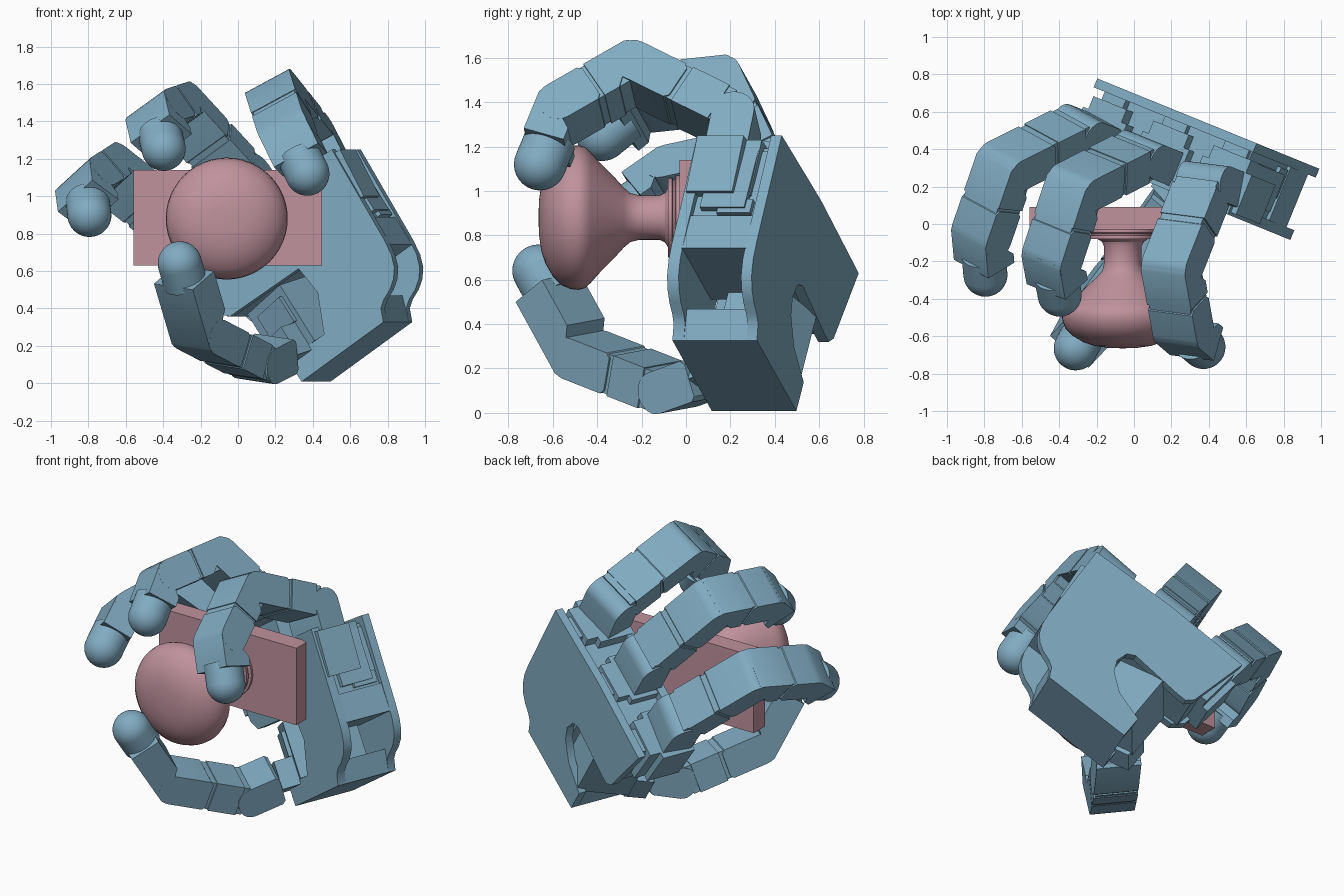
import bpy, bmesh
from math import sin, cos, pi, radians
from mathutils import Vector as V, Matrix

if "Cube" in bpy.data.objects:
    bpy.data.objects.remove(bpy.data.objects["Cube"])


def material(name, col):
    m = bpy.data.materials.new(name)
    m.diffuse_color = (*col, 1)
    m.use_nodes = True
    m.node_tree.nodes["Principled BSDF"].inputs["Base Color"].default_value = m.diffuse_color
    return m


BLUE = material("hand_blue", (0.22, 0.41, 0.54))
PINK = material("knob_pink", (0.53, 0.29, 0.34))

# Hand frame in metres: x = palm side, y = across the knuckles, z = along the fingers
S = 9.8
AX, AZ = V((-.377, -.927, 0)), V((-.519, .211, .83))
AY = AZ.cross(AX)
HAND = Matrix.Translation((.12, .335, .94)) @ Matrix((AX * S, AY * S, AZ * S)).transposed().to_4x4()


def finish(name, bm, mat, world):
    bm.transform(world)
    bmesh.ops.remove_doubles(bm, verts=bm.verts, dist=1e-5)
    bmesh.ops.recalc_face_normals(bm, faces=bm.faces)
    me = bpy.data.meshes.new(name)
    bm.to_mesh(me)
    bm.free()
    ob = bpy.data.objects.new(name, me)
    bpy.context.collection.objects.link(ob)
    me.materials.append(mat)
    return ob


def prism(name, prof, o, a, b, c, c0, c1):
    """Extrude a profile in plane (a, b) along c, from c0 to c1, in hand space."""
    bm = bmesh.new()
    rings = [[bm.verts.new(o + a * p + b * q + c * k) for p, q in prof] for k in (c0, c1)]
    bm.faces.new(rings[0])
    bm.faces.new(rings[1])
    n = len(prof)
    for i in range(n):
        j = (i + 1) % n
        bm.faces.new((rings[0][i], rings[0][j], rings[1][j], rings[1][i]))
    return finish(name, bm, BLUE, HAND)


X, Y, Z, ZERO = V((1, 0, 0)), V((0, 1, 0)), V((0, 0, 1)), V((0, 0, 0))


def slab(name, outline, x0, x1):
    return prism(name, outline, ZERO, Y, Z, X, x0, x1)


def rect(a0, a1, b0, b1):
    return [(a0, b0), (a1, b0), (a1, b1), (a0, b1)]


def lathe(name, prof, o, axis, mat, world):
    """Spin (height, radius) pairs around an axis."""
    bm = bmesh.new()
    vs = [bm.verts.new((r, 0, h)) for h, r in prof]
    es = [bm.edges.new(e) for e in zip(vs, vs[1:])]
    bmesh.ops.spin(bm, geom=vs + es, cent=(0, 0, 0), axis=(0, 0, 1), angle=2 * pi, steps=48)
    m = Matrix.Translation(o) @ axis.to_track_quat('Z', 'Y').to_matrix().to_4x4()
    return finish(name, bm, mat, world @ m)


def round_end(t0, length, r):
    """Side profile: flat start with cut corners, rounded far end."""
    arc = [(length + r * cos(t) * .9, r * sin(t)) for t in [radians(-90 + 15 * i) for i in range(13)]]
    return arc + [(t0 + .002, r), (t0, r - .002), (t0, -r + .002), (t0 + .002, -r)]


def sleeve(t1, r):
    """Side profile of a link body: pointed heel on the back, cut away on the palm side."""
    return [(-.004, -r * .9), (-.002, -r), (t1, -r), (t1, r), (.012, r), (.004, .002)]


def chain(name, pts):
    """Finger links along a list of joint points, all bending in one plane."""
    a = (pts[2] - pts[1]).cross(pts[3] - pts[2]).normalized()
    last = len(pts) - 2
    for i, (p, q) in enumerate(zip(pts, pts[1:])):
        d = (q - p).normalized()
        L = (q - p).length
        s = a.cross(d).normalized()
        n = f"{name}_link_{i}"
        if i == last:
            # fingertip block, cuff and dome
            prism(n, sleeve(L - .009, .0098), p, d, s, a, -.0137, .0137)
            dome = [(.012 * sin(t), .012 * cos(t)) for t in [pi / 2 * k / 12 for k in range(13)]]
            lathe(name + "_tip", [(-.013, 0), (-.013, .012)] + dome, q, d, BLUE, HAND)
        elif i == 0:
            prism(n, round_end(-.003, L, .0098), p, d, s, a, -.01375, .01375)
        else:
            # body, slim waist and rounded fork
            body = sleeve(L * .5, .0098) if i > 1 else rect(.008, L * .5, -.0098, .0098)
            prism(n + "_body", body, p, d, s, a, -.01375, .01375)
            prism(n + "_waist", rect(.004, L * .7, -.0093, .0093), p, d, s, a, -.0128, .0128)
            prism(n + "_fork", round_end(L * .54, L, .0098), p, d, s, a, -.01375, .01375)


# Fingers: across position, root tilt, sideways swing, then bend angles
for name, y, tilt, swing, bends in (("index_finger", -.0435, -5, -5, (38, 101, 133)),
                                    ("middle_finger", 0, 0, 0, (33, 97, 139)),
                                    ("ring_finger", .0435, 5, 13, (69, 131, 170))):
    t, w = radians(tilt), radians(swing)
    up = V((0, sin(t), cos(t)))
    fwd = X * cos(w) + V((0, cos(t), -sin(t))) * sin(w)
    pts = [V((0, y, -.0015 if y else .0007))]
    pts.append(pts[0] + up * .0164)
    for ang, L in zip(bends, (.0555, .0395, .027)):
        pts.append(pts[-1] + (fwd * sin(radians(ang)) + up * cos(radians(ang))) * L)
    chain(name, pts)
    # socket the finger turns in, with stepped sides
    side = up.cross(X).normalized()
    for k, (x0, x1, half, top) in enumerate(((-.0125, .0105, .0165, -.001), (-.02, -.0125, .0125, -.001),
                                             (-.0245, -.02, .008, -.003))):
        prism(f"{name}_socket_{k}", rect(-half, half, -.03, top), V((0, y, 0)), side, up, X, x0, x1)

# Thumb and its swivelling base
chain("thumb", [V(p) for p in ((.0215, -.0305, -.076), (.038, -.0365, -.078),
                               (.087, -.0385, -.0575), (.111, -.019, -.024))])
TZ, TY, TO = V((.927, -.373, 0)), V((.375, .923, 0)), V((-.0182, -.0193, 0))
prism("thumb_base", rect(-.010, .021, -.008, .026), TO, TY, TZ, Z, -.081, -.0445)
prism("thumb_base_bracket", rect(-.009, .016, .024, .038), TO, TY, TZ, Z, -.084, -.066)
prism("thumb_base_cover", rect(-.003, .018, .026, .0285), TO, TY, TZ, Z, -.066, -.05)

# Palm: two plates with a core and a wrist block between them
right = [(.0565, 0), (.0545, -.058), (.0535, -.067), (.051, -.074), (.047, -.079),
         (.042, -.0825), (.036, -.085), (.032, -.088), (.029, -.095)]
back_left = [(-.029, -.095), (-.029, -.079), (-.010, -.072), (.001, -.062), (.004, -.054), (.002, -.046),
             (-.003, -.043), (-.038, -.0465), (-.044, -.0465), (-.048, -.042), (-.0565, 0), (0, .002)]
front_left = [(-.029, -.095), (-.029, -.084), (-.004, -.082), (.006, -.06), (.004, -.043),
              (-.044, -.042), (-.05, -.036), (-.0565, 0)]
slab("palm_back_plate", right + back_left, -.0297, -.0245)
slab("palm_front_plate", right + front_left, .0065, .0122)
slab("palm_core", [(.052, -.006), (.052, -.061), (.012, -.061), (.006, -.042), (-.047, -.040), (-.052, -.006)],
     -.025, .007)
slab("palm_side_wall", rect(.045, .0543, -.061, -.043), -.025, .007)
slab("palm_side_cover", rect(.045, .0555, -.039, -.004), -.0195, .0025)
slab("palm_side_cover_foot", rect(.045, .0545, -.0415, -.034), -.0225, -.006)
slab("wrist_block", [(.029, -.095), (.034, -.081), (-.026, -.081), (-.029, -.095)], -.0297, .0122)
slab("palm_post", rect(.006, .018, -.083, -.058), -.02, -.004)

# Door knob on its back plate
knob = [(.665, 0), (.662, .08), (.652, .15), (.632, .21), (.60, .265), (.56, .305), (.52, .322), (.485, .326),
        (.455, .318), (.43, .295), (.39, .25), (.33, .19), (.28, .135), (.25, .11), (.21, .1), (.12, .1),
        (.095, .112), (.08, .135), (.08, .18), (.062, .18), (.058, .17), (.05, .17), (.046, .19), (.025, .19), (.025, 0)]
lathe("door_knob", knob, V((-.06, 0, .88)), V((0, -1, 0)), PINK, Matrix())
bm = bmesh.new()
bmesh.ops.create_cube(bm, size=1)
finish("door_plate", bm, PINK, Matrix.Translation((-.055, .03, .885)) @ Matrix.Diagonal((1.01, .12, .51, 1)))

# Smooth the rounded faces, keep hard edges
bpy.ops.object.select_all(action='SELECT')
bpy.context.view_layer.objects.active = bpy.context.selected_objects[0]
bpy.ops.object.shade_smooth_by_angle()
